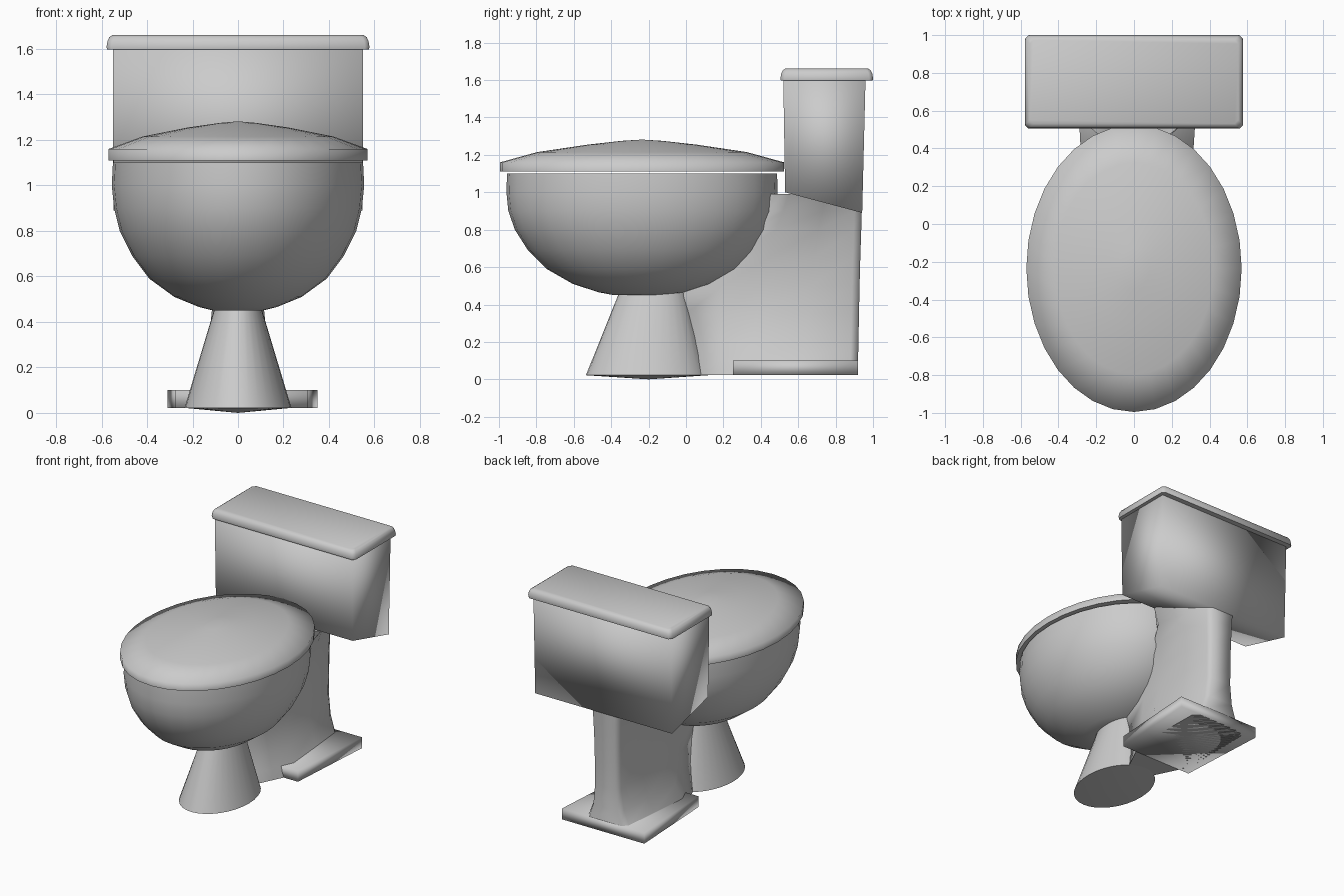
import bpy, bmesh, math

if "Cube" in bpy.data.objects:
    bpy.data.objects.remove(bpy.data.objects["Cube"])

def finish(name, bm, angle=40):
    bmesh.ops.recalc_face_normals(bm, faces=bm.faces[:])
    me = bpy.data.meshes.new(name)
    bm.to_mesh(me)
    bm.free()
    ob = bpy.data.objects.new(name, me)
    bpy.context.collection.objects.link(ob)
    bpy.ops.object.select_all(action='DESELECT')
    ob.select_set(True)
    bpy.context.view_layer.objects.active = ob
    bpy.ops.object.shade_smooth_by_angle(angle=math.radians(angle))
    return ob

def loft(name, rings, tip_bottom=None, tip_top=None, angle=40):
    """Skin rings listed bottom to top; ends are flat or run to a tip point."""
    bm = bmesh.new()
    vs = [[bm.verts.new(p) for p in r] for r in rings]
    n = len(vs[0])
    for a, b in zip(vs, vs[1:]):
        for i in range(n):
            j = (i + 1) % n
            bm.faces.new((a[i], a[j], b[j], b[i]))
    for ring, tip in ((vs[0], tip_bottom), (vs[-1], tip_top)):
        if tip:
            t = bm.verts.new(tip)
            for i in range(n):
                bm.faces.new((ring[i], ring[(i + 1) % n], t))
        else:
            bm.faces.new(ring)
    return finish(name, bm, angle)

def oval(z, hx, y0, y1, n=32):
    c, h = (y0 + y1) / 2, (y1 - y0) / 2
    return [(hx * math.cos(2 * math.pi * i / n), c + h * math.sin(2 * math.pi * i / n), z)
            for i in range(n)]

# seat lid: thin rim with a domed top
C = -0.235
loft("seat_lid",
     [oval(z, hx, C - hy, C + hy) for z, hx, hy in
      ((1.11, .57, .76), (1.16, .57, .76), (1.215, .42, .56),
       (1.255, .22, .29), (1.275, .08, .11))],
     tip_top=(0, C, 1.282), angle=80)

# bowl
loft("bowl",
     [oval(z, hx, C - hy, C + hy) for z, hx, hy in
      ((.45, .11, .15), (.465, .17, .23), (.51, .28, .37), (.59, .39, .51),
       (.69, .465, .61), (.80, .52, .68), (.90, .545, .715),
       (1.00, .555, .725), (1.10, .55, .722))])

# tapered pedestal with a slightly bulging underside
loft("pedestal",
     [oval(.022, .235, -.535, .12), oval(.47, .10, -.355, .0)],
     tip_bottom=(0, -.2, 0))

# column behind the bowl: narrow at the front, flaring at foot and tank
def column_ring(z, f, yf, m, ym, b, yb):
    half = [(f, yf), ((f + m) / 2, (yf + ym) / 2), (m, ym),
            ((m + b) / 2, (ym + yb) / 2), (b, yb - .04), (b * .8, yb)]
    return ([(x, y, z) for x, y in half] +
            [(-x, y, z) for x, y in reversed(half)])

loft("column", [column_ring(*r) for r in (
    (.022, .08, .02, .23, .33, .22, .915),
    (.10, .07, .02, .21, .34, .16, .92),
    (.20, .06, .02, .165, .36, .12, .922),
    (.35, .05, .0, .125, .38, .10, .925),
    (.50, .05, -.02, .11, .41, .10, .928),
    (.65, .06, .0, .125, .44, .10, .932),
    (.80, .08, .2, .17, .48, .105, .937),
    (.90, .09, .35, .22, .52, .11, .94),
    (.99, .10, .40, .28, .55, .12, .94))], angle=80)

# foot plate, a little wider at the back
loft("foot_plate", [[(-.275, .25, z), (.305, .25, z), (.35, .92, z), (-.31, .92, z)]
                    for z in (.022, .10)], angle=100)

# tank with a sloping bottom
loft("tank", [
    [(-.548, .53, 1.0), (.548, .53, 1.0), (.548, .942, .89), (-.548, .942, .89)],
    [(-.55, .52, 1.61), (.55, .52, 1.61), (.55, .96, 1.61), (-.55, .96, 1.61)]],
    angle=110)

# tank lid with rolled top edges
def rect(z, inset):
    x, y0, y1 = .578 - inset, .505 + inset, 1.0 - inset
    k = .02
    return [(-x + k, y0, z), (x - k, y0, z), (x, y0 + k, z), (x, y1 - k, z),
            (x - k, y1, z), (-x + k, y1, z), (-x, y1 - k, z), (-x, y0 + k, z)]

loft("tank_lid", [rect(1.597, .002), rect(1.61, 0), rect(1.635, .004),
                  rect(1.652, .012), rect(1.661, .026)], angle=50)
